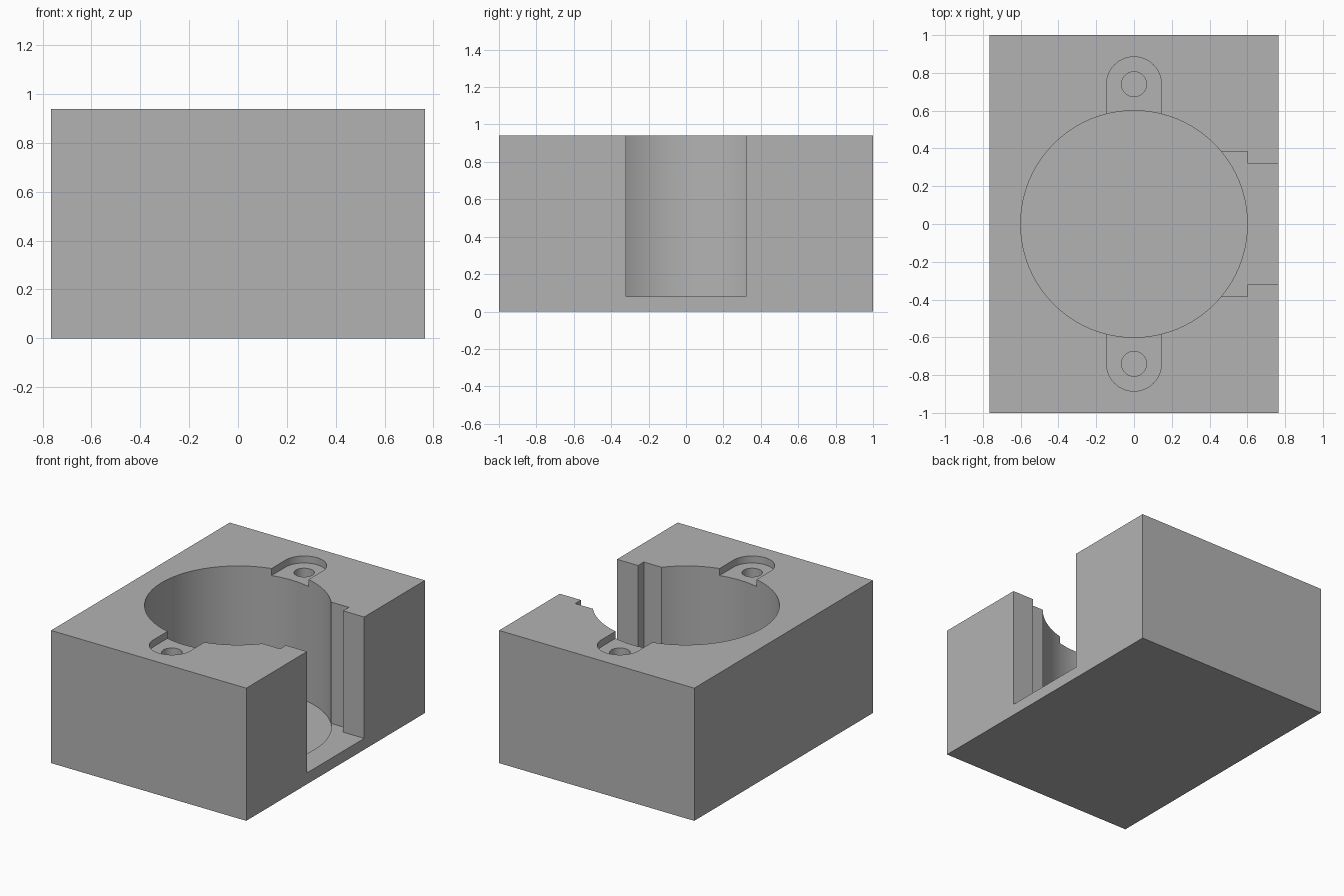
import bpy
import bmesh
from math import cos, sin, pi, radians

cube = bpy.data.objects.get("Cube")
if cube:
    bpy.data.objects.remove(cube, do_unlink=True)

HALF_X, HALF_Y, HEIGHT = 0.765, 1.0, 0.94
BORE_R, BORE_FLOOR, SLOT_FLOOR = 0.6, 0.072, 0.08
EAR_Y, EAR_R, EAR_FLOOR = 0.74, 0.145, 0.89
HOLE_R, HOLE_FLOOR = 0.066, 0.45
ABOVE = HEIGHT + 0.1

grey = bpy.data.materials.new("plain grey")
grey.use_nodes = True
colour = (0.45, 0.45, 0.45, 1)
grey.diffuse_color = colour
grey.node_tree.nodes["Principled BSDF"].inputs["Base Color"].default_value = colour


def arc(cy, radius, start, end, steps):
    """Points along an arc centred on x = 0."""
    return [(radius * cos(start + (end - start) * i / steps),
             cy + radius * sin(start + (end - start) * i / steps))
            for i in range(steps + 1)]


def circle(cy, radius, steps):
    return arc(cy, radius, 0, 2 * pi, steps)[:-1]


def prism(name, outline, bottom, top):
    """Extrude a flat outline between two heights."""
    bm = bmesh.new()
    face = bm.faces.new([bm.verts.new((x, y, bottom)) for x, y in outline])
    made = bmesh.ops.extrude_face_region(bm, geom=[face])["geom"]
    for v in made:
        if isinstance(v, bmesh.types.BMVert):
            v.co.z = top
    bmesh.ops.recalc_face_normals(bm, faces=bm.faces)
    mesh = bpy.data.meshes.new(name)
    bm.to_mesh(mesh)
    bm.free()
    mesh.materials.append(grey)
    obj = bpy.data.objects.new(name, mesh)
    bpy.context.collection.objects.link(obj)
    return obj


def rectangle(x0, x1, half_y):
    return [(x0, -half_y), (x1, -half_y), (x1, half_y), (x0, half_y)]


# Solid housing block
housing = prism("housing_block", rectangle(-HALF_X, HALF_X, HALF_Y), 0, HEIGHT)

# Side opening with a wider inner step, then the round bore
opening = [(0.2, -0.385), (0.6, -0.385), (0.6, -0.32), (0.9, -0.32),
           (0.9, 0.32), (0.6, 0.32), (0.6, 0.385), (0.2, 0.385)]
cutters = [prism("side_opening_cutter", opening, SLOT_FLOOR, ABOVE),
           prism("bore_cutter", circle(0, BORE_R, 96), BORE_FLOOR, ABOVE)]

# Mounting ear recesses with blind screw holes, front and back
for side, label in ((-1, "front"), (1, "back")):
    ear = arc(EAR_Y, EAR_R, 0, pi, 32) + [(-EAR_R, 0.4), (EAR_R, 0.4)]
    ear = [(x, side * y) for x, y in ear]
    cutters.append(prism(label + "_ear_cutter", ear, EAR_FLOOR, ABOVE))
    cutters.append(prism(label + "_hole_cutter",
                         circle(side * EAR_Y, HOLE_R, 40), HOLE_FLOOR, ABOVE))

# Cut everything from the block
bpy.ops.object.select_all(action="DESELECT")
housing.select_set(True)
bpy.context.view_layer.objects.active = housing
for cutter in cutters:
    cutter.hide_render = True
    cut = housing.modifiers.new(cutter.name, "BOOLEAN")
    cut.operation = "DIFFERENCE"
    cut.solver = "EXACT"
    cut.object = cutter
    bpy.ops.object.modifier_apply(modifier=cut.name)
for cutter in cutters:
    bpy.data.objects.remove(cutter, do_unlink=True)

bpy.ops.object.shade_smooth_by_angle(angle=radians(30))
